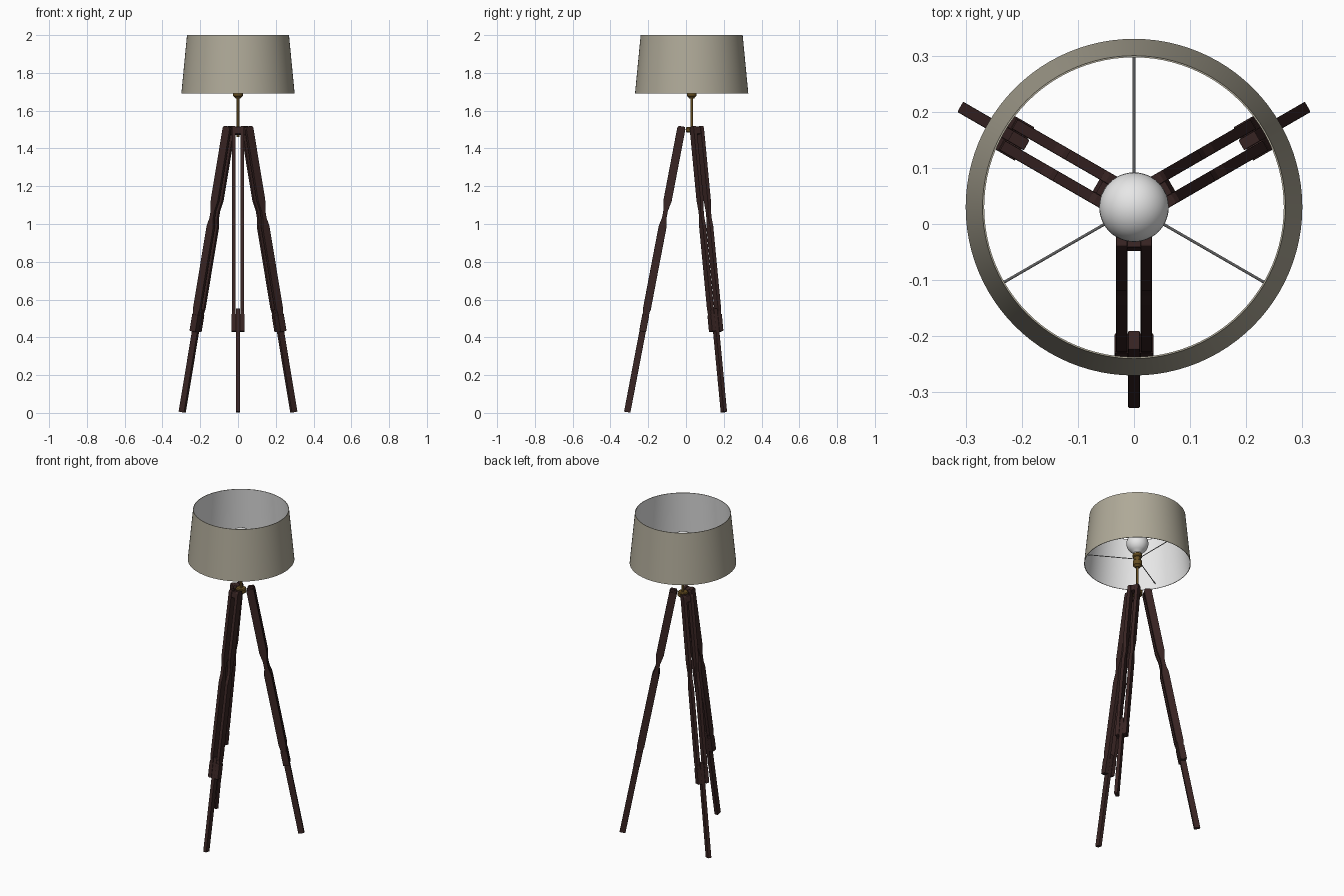
import bpy, bmesh, math
from mathutils import Vector, Matrix

if "Cube" in bpy.data.objects:
    bpy.data.objects.remove(bpy.data.objects["Cube"])

AXIS = Vector((0, 0.03, 0))      # lamp axis


def material(name, rgb):
    m = bpy.data.materials.new(name)
    m.diffuse_color = (*rgb, 1)
    m.use_nodes = True
    m.node_tree.nodes["Principled BSDF"].inputs["Base Color"].default_value = m.diffuse_color
    return m


WOOD = material("dark_wood", (0.040, 0.018, 0.017))
LINEN = material("shade_linen", (0.43, 0.40, 0.315))
WHITE = material("white", (0.80, 0.80, 0.80))
BRASS = material("aged_brass", (0.13, 0.075, 0.015))
STEEL = material("steel", (0.40, 0.40, 0.40))


def finish(name, bm, mats, smooth=True, matrix=Matrix.Translation(AXIS)):
    bmesh.ops.recalc_face_normals(bm, faces=bm.faces[:])
    me = bpy.data.meshes.new(name)
    bm.to_mesh(me)
    bm.free()
    for m in mats:
        me.materials.append(m)
    if smooth:
        me.shade_smooth()
        me.set_sharp_from_angle(angle=math.radians(35))
    ob = bpy.data.objects.new(name, me)
    ob.matrix_world = matrix
    bpy.context.collection.objects.link(ob)
    return ob


def lathe(profile, closed=False, segs=64):
    """Spin (radius, z) points round the z axis."""
    bm = bmesh.new()
    vs = [bm.verts.new((r, 0, z)) for r, z in profile]
    es = [bm.edges.new(p) for p in zip(vs, vs[1:])]
    if closed:
        es.append(bm.edges.new((vs[-1], vs[0])))
    bmesh.ops.spin(bm, geom=vs + es, cent=(0, 0, 0), axis=(0, 0, 1),
                   angle=2 * math.pi, steps=segs, use_merge=True)
    bmesh.ops.remove_doubles(bm, verts=bm.verts[:], dist=1e-5)
    return bm


# Lamp shade: linen outside, white lining
bm = lathe([(0.300, 1.69), (0.270, 2.0), (0.267, 2.0), (0.297, 1.69)], closed=True, segs=96)
bmesh.ops.recalc_face_normals(bm, faces=bm.faces[:])
for f in bm.faces:
    c = f.calc_center_median()
    f.material_index = 1 if f.normal.x * c.x + f.normal.y * c.y < -0.01 else 0
finish("lamp_shade", bm, [LINEN, WHITE])

# Globe bulb with a neck
R, ZC = 0.062, 1.82
arc = [(R * math.cos(math.radians(a)), ZC + R * math.sin(math.radians(a)))
       for a in range(-60, 90, 10)]
finish("bulb", lathe([(0, 1.745), (0.020, 1.745), (0.022, 1.758)] + arc + [(0, ZC + R)], segs=48), [WHITE])

# Socket, pole and hub
finish("socket", lathe([(0, 1.665), (0.014, 1.665), (0.018, 1.672), (0.026, 1.678),
                        (0.026, 1.705), (0.021, 1.710), (0.021, 1.728), (0.027, 1.733),
                        (0.027, 1.748), (0.020, 1.755), (0, 1.755)], segs=32), [BRASS])
finish("pole", lathe([(0, 1.46), (0.007, 1.46), (0.007, 1.67), (0, 1.67)], segs=20), [BRASS])
finish("hub", lathe([(0, 1.485), (0.026, 1.485), (0.030, 1.49), (0.030, 1.508),
                     (0.026, 1.513), (0, 1.513)], segs=32), [BRASS])

# Spokes holding the shade
for i, deg in enumerate((90, 210, 330)):
    bm = bmesh.new()
    bmesh.ops.create_cone(bm, cap_ends=True, segments=10, radius1=0.0025, radius2=0.0025, depth=0.28)
    mat = (Matrix.Translation(AXIS + Vector((0, 0, 1.72))) @ Matrix.Rotation(math.radians(deg), 4, 'Z')
           @ Matrix.Translation((0.156, 0, 0)) @ Matrix.Rotation(math.pi / 2, 4, 'Y'))
    finish(f"shade_spoke_{i + 1}", bm, [STEEL], matrix=mat)

# Tripod legs: local x = depth, y = width, z = along the leg
FOOT_R, TOP_R, TOP_Z = 0.342, 0.052, 1.52
TILT = math.atan2(FOOT_R - TOP_R, TOP_Z)
K = 1 / math.cos(TILT)
# (height, half depth) along a rail
RAIL = [(0.43, 0.017), (0.535, 0.017), (0.55, 0.021), (0.985, 0.021), (1.005, 0.017),
        (1.03, 0.012), (1.07, 0.012), (1.125, 0.022), (1.505, 0.022), (1.517, 0.016)]
FOOT = [(0.004, 0.017), (0.55, 0.017)]
BRACKET = [(0.432, 0.0185), (0.52, 0.0185)]
HINGE = [(1.475, 0.018), (1.512, 0.018)]


def slab(name, sides, y0, y1, matrix):
    """Extrude a symmetric side outline from y0 to y1."""
    bm = bmesh.new()
    pts = [(h, z * K) for z, h in sides] + [(-h, z * K) for z, h in reversed(sides)]
    face = bm.faces.new([bm.verts.new((x, y0, z)) for x, z in pts])
    out = bmesh.ops.extrude_face_region(bm, geom=[face])
    bmesh.ops.translate(bm, vec=(0, y1 - y0, 0),
                        verts=[g for g in out["geom"] if isinstance(g, bmesh.types.BMVert)])
    ob = finish(name, bm, [WOOD], smooth=False, matrix=matrix)
    bev = ob.modifiers.new("soft_edges", 'BEVEL')
    bev.width, bev.segments = 0.002, 2


for name, deg in (("front", -90), ("right", 30), ("left", 150)):
    mat = (Matrix.Translation(AXIS) @ Matrix.Rotation(math.radians(deg), 4, 'Z')
           @ Matrix.Translation((FOOT_R, 0, 0)) @ Matrix.Rotation(-TILT, 4, 'Y'))
    slab(f"{name}_leg_foot", FOOT, -0.0105, 0.0105, mat)
    slab(f"{name}_leg_hinge", HINGE, -0.013, 0.013, mat)
    for s, side in ((-1, "a"), (1, "b")):
        slab(f"{name}_leg_rail_{side}", RAIL, min(s * 0.012, s * 0.032), max(s * 0.012, s * 0.032), mat)
        # clamp cheek beside the foot joint
        slab(f"{name}_leg_clamp_{side}", BRACKET, min(s * 0.010, s * 0.0345), max(s * 0.010, s * 0.0345), mat)
